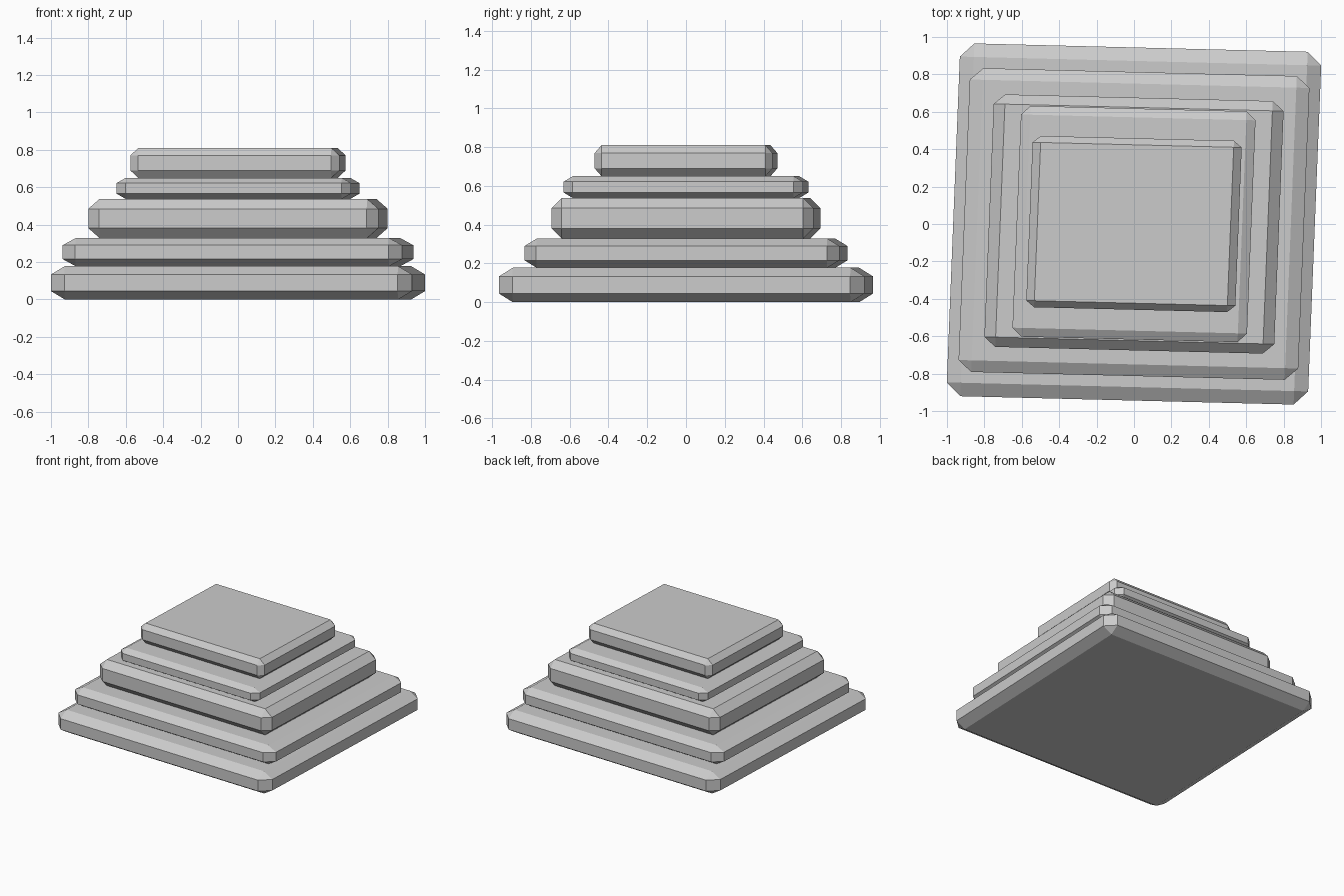
import bpy, bmesh

cube = bpy.data.objects.get("Cube")
if cube:
    bpy.data.objects.remove(cube, do_unlink=True)

# One plain stone colour
stone = bpy.data.materials.new("grey_stone")
stone.use_nodes = True
colour = (0.6, 0.6, 0.6, 1)
stone.diffuse_color = colour
stone.node_tree.nodes["Principled BSDF"].inputs["Base Color"].default_value = colour

SKEW_X, SKEW_Y = 0.04, 0.025   # slight clockwise turn of the whole stack


def slab(name, half, chamfer, bottom):
    """Chamfered slab with its own half size and chamfer on each axis."""
    bm = bmesh.new()
    bmesh.ops.create_cube(bm, size=2)
    bmesh.ops.bevel(bm, geom=bm.edges[:], offset=0.5, segments=1,
                    affect='EDGES', clamp_overlap=False)
    for v in bm.verts:
        x, y, z = [(1 if c > 0 else -1) * (h if abs(c) > 0.75 else h - k)
                   for c, h, k in zip(v.co, half, chamfer)]
        v.co = (x + SKEW_X * y, y - SKEW_Y * x, z)
    bmesh.ops.recalc_face_normals(bm, faces=bm.faces[:])
    mesh = bpy.data.meshes.new(name)
    bm.to_mesh(mesh)
    bm.free()
    mesh.materials.append(stone)
    obj = bpy.data.objects.new(name, mesh)
    obj.location.z = bottom + half[2]
    bpy.context.collection.objects.link(obj)


# Tiers from the ground up: name, half width, half depth, height, chamfer
tiers = [
    ("base_slab", 0.966, 0.943, 0.178, (0.075, 0.072, 0.045)),
    ("second_slab", 0.908, 0.812, 0.150, (0.070, 0.062, 0.038)),
    ("third_slab", 0.775, 0.675, 0.210, (0.060, 0.052, 0.053)),
    ("fourth_slab", 0.627, 0.617, 0.112, (0.049, 0.047, 0.028)),
    ("top_slab", 0.559, 0.458, 0.160, (0.043, 0.035, 0.040)),
]
z = 0
for name, hx, hy, height, chamfer in tiers:
    slab(name, (hx, hy, height / 2), chamfer, z)
    z += height
